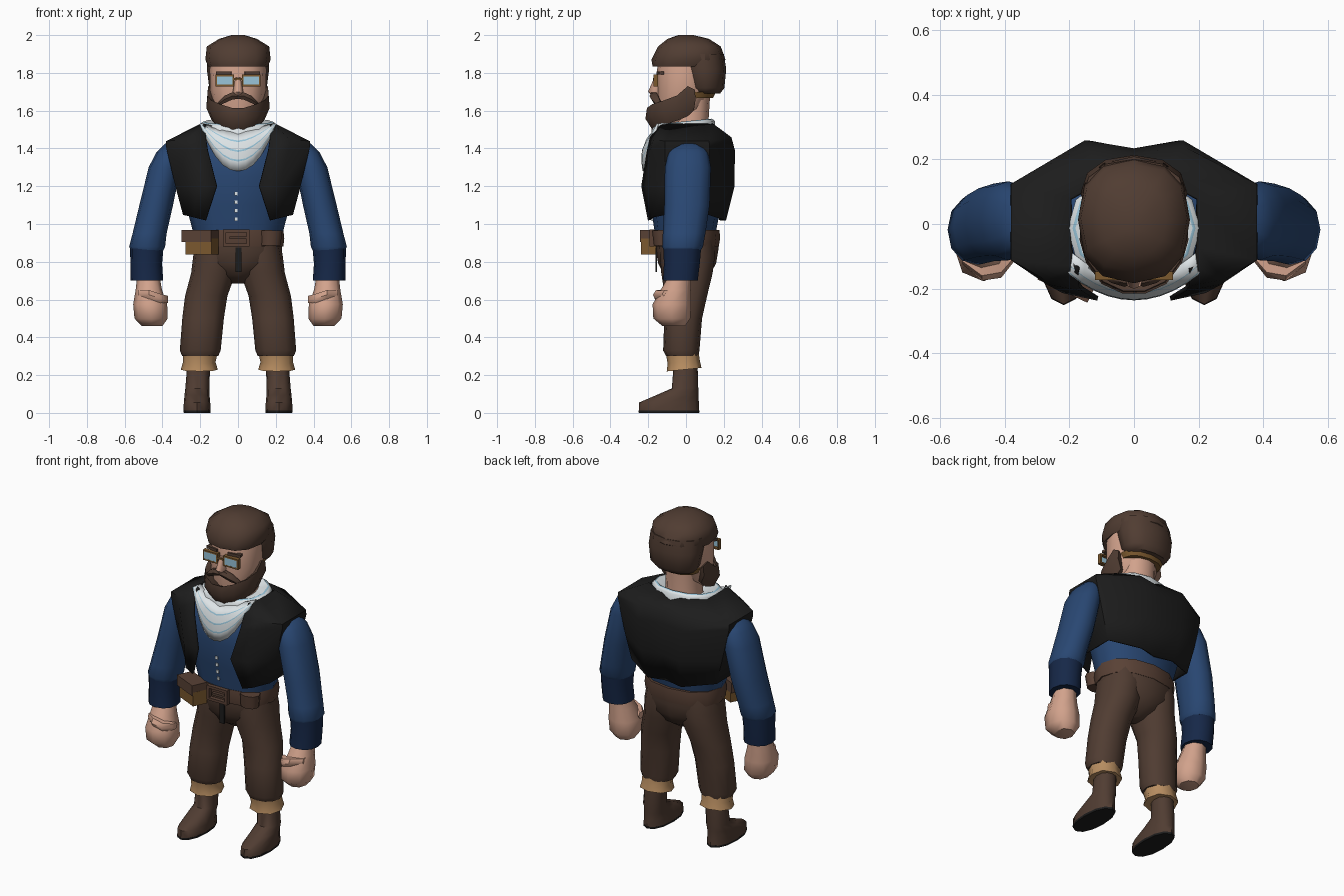
import bpy
import bmesh
from math import cos, sin, pi, radians, copysign
from mathutils import Vector, Matrix

cube = bpy.data.objects.get("Cube")
if cube:
    bpy.data.objects.remove(cube, do_unlink=True)


def material(name, *rgb):
    mat = bpy.data.materials.new(name)
    mat.use_nodes = True
    color = (*rgb, 1)
    mat.diffuse_color = color
    shader = next(n for n in mat.node_tree.nodes if n.type == 'BSDF_PRINCIPLED')
    shader.inputs["Base Color"].default_value = color
    shader.inputs["Roughness"].default_value = 0.9
    return mat


BROWN = material("dark_brown", .081, .046, .032)
LEATHER = material("belt_leather", .1, .053, .036)
BLUE = material("shirt_blue", .022, .063, .17)
NAVY = material("cuff_navy", .008, .021, .065)
BLACK = material("vest_black", .012, .012, .012)
SKIN = material("skin", .64, .36, .26)
WHITE = material("kerchief_white", .74, .79, .81)
SKY = material("pale_blue", .32, .56, .7)
TAN = material("tan_cloth", .48, .27, .12)
GOLD = material("golden_hide", .2, .1, .028)


def finish(name, bm, mats, mirror=False, thick=0, angle=50):
    """Turn a bmesh into a shaded object, with optional mirror and thickness."""
    bmesh.ops.recalc_face_normals(bm, faces=bm.faces)
    mesh = bpy.data.meshes.new(name)
    bm.to_mesh(mesh)
    bm.free()
    for mat in mats:
        mesh.materials.append(mat)
    obj = bpy.data.objects.new(name, mesh)
    bpy.context.collection.objects.link(obj)
    bpy.ops.object.select_all(action='DESELECT')
    obj.select_set(True)
    bpy.context.view_layer.objects.active = obj
    bpy.ops.object.shade_smooth_by_angle(angle=radians(angle))
    if thick:
        solid = obj.modifiers.new("Thickness", 'SOLIDIFY')
        solid.thickness, solid.offset = thick, 0
    if mirror:
        obj.modifiers.new("Mirror", 'MIRROR')


def skin(name, rings, mats, loop=True, row_mats=None, **kw):
    """Join rows of points with quads; closed rows also get end caps."""
    bm = bmesh.new()
    rows = [[bm.verts.new(p) for p in ring] for ring in rings]
    count = len(rows[0])
    for k, (low, high) in enumerate(zip(rows, rows[1:])):
        for i in range(count if loop else count - 1):
            j = (i + 1) % count
            face = bm.faces.new((low[i], low[j], high[j], high[i]))
            if row_mats:
                face.material_index = row_mats[k]
    if loop:
        bm.faces.new(rows[0])
        bm.faces.new(rows[-1])
    finish(name, bm, mats, **kw)


def loft(name, mat, *rings, n=12, power=2.2, axis='z', tilt=0, stripe=(), **kw):
    """Loft rounded sections, each given as centre x, y, z and two radii."""
    def ring(x, y, z, a, b):
        points = []
        for i in range(n):
            t = 2 * pi * i / n
            u = a * copysign(abs(cos(t)) ** (2 / power), cos(t))
            v = b * copysign(abs(sin(t)) ** (2 / power), sin(t))
            if axis == 'z':
                points.append((x + u, y + v, z + tilt * (y + v)))
            else:
                points.append((x, y + u, z + v))
        return points
    skin(name, [ring(*r) for r in rings], [mat, *stripe], **kw)


def boxes(name, mat, *items, turn=0, **kw):
    """Boxes given as (centre, size), turned about z at their own centre."""
    bm = bmesh.new()
    for centre, size in items:
        place = Matrix.Translation(centre) @ Matrix.Rotation(radians(turn), 4, 'Z')
        bmesh.ops.create_cube(bm, size=1, matrix=place @ Matrix.Diagonal((*size, 1)))
    finish(name, bm, [mat], **kw)


def frame(name, mat, centre, w, h, bar, depth, **kw):
    """Rectangular rim facing the front."""
    c, items = Vector(centre), []
    for s in (-1, 1):
        items.append((c + Vector((0, 0, s * (h - bar) / 2)), (w, depth, bar)))
        items.append((c + Vector((s * (w - bar) / 2, 0, 0)), (bar, depth, h)))
    boxes(name, mat, *items, **kw)


# Boots, soles and rolled hems
loft("boot_soles", BLACK, (.217, -.09, 0, .07, .16), (.217, -.09, .012, .072, .161), mirror=True)
loft("boots", BROWN, (.217, -.09, .012, .071, .16), (.217, -.09, .055, .07, .158),
     (.217, -.045, .095, .066, .11), (.215, -.005, .13, .064, .07),
     (.208, -.002, .26, .06, .063), mirror=True)
loft("trouser_hems", TAN, (.205, -.01, .23, .098, .092), (.205, -.012, .27, .086, .085),
     (.2, -.02, .32, .092, .086), n=8, mirror=True, tilt=.1)

# Trousers
loft("trouser_legs", BROWN, (.2, -.02, .3, .095, .085), (.2, -.025, .33, .108, .096),
     (.185, -.015, .5, .11, .1), (.168, 0, .62, .112, .112), (.13, .005, .74, .118, .136),
     (.12, .008, .83, .117, .145), (.11, .005, .93, .11, .14), mirror=True)
loft("trouser_seat", BROWN, (0, .005, .685, .03, .05), (0, .005, .73, .12, .12),
     (0, .006, .79, .205, .153), (0, .006, .86, .234, .165), (0, .005, .94, .232, .166))
boxes("fly_strip", BLACK, ((.003, -.158, .81), (.03, .009, .13)))

# Shirt with buttons
loft("shirt", BLUE, (0, -.005, .92, .228, .156), (0, 0, 1.1, .275, .186),
     (0, .01, 1.25, .3, .215), (0, .02, 1.4, .31, .2), (0, .01, 1.49, .17, .14))
boxes("shirt_buttons", WHITE,
      *[((-.01, -.174 - .13 * k * .045, 1.025 + k * .045), (.016, .016, .018)) for k in range(4)])


# Open vest: one row of points from the left edge round the back to the right
def vest_row(z, edge, front, side, back, drop=0):
    flank = min(.12, side * .4)
    half = [(edge, front, z), ((edge + side) / 2, front * .9, z - drop / 2),
            (side, -flank * .9, z - drop), (side, flank, z - drop),
            (side * .4, back, z), (0, back - .025, z)]
    return half + [(-x, y, h) for x, y, h in half[-2::-1]]


skin("vest", [vest_row(1.02, .17, -.195, .285, .205, -.03), vest_row(1.2, .112, -.23, .325, .25),
              vest_row(1.39, .16, -.2, .375, .252, -.02), vest_row(1.455, .17, -.185, .375, .235, .02),
              vest_row(1.525, .17, -.14, .195, .14)],
     [BLACK], loop=False, thick=.014)

# Sleeves, cuffs and fists
loft("sleeves", BLUE, (.33, .015, 1.425, .055, .07), (.36, .012, 1.38, .072, .105),
     (.388, .01, 1.3, .085, .122), (.433, .005, 1.1, .089, .12),
     (.468, -.01, .95, .09, .113), (.481, -.018, .88, .095, .108), (.481, -.02, .86, .085, .098), mirror=True)
loft("cuffs", NAVY, (.482, -.03, .7, .086, .092), (.486, -.022, .79, .084, .095),
     (.483, -.02, .87, .088, .1), mirror=True)
loft("fists", SKIN, (.455, -.065, .46, .055, .06), (.46, -.075, .5, .088, .098),
     (.465, -.075, .575, .09, .102), (.472, -.055, .65, .07, .08),
     (.475, -.03, .73, .058, .058), n=8, mirror=True)
loft("thumbs", SKIN, (.37, -.09, .6, .025, .022), (.41, -.13, .605, .036, .028),
     (.47, -.142, .625, .033, .028), (.53, -.105, .63, .02, .02), n=6, axis='x', mirror=True)

# Belt, buckle and pouches
loft("belt", LEATHER, (0, .003, .88, .24, .17), (0, .003, .925, .245, .178),
     (0, .003, .968, .24, .174))
frame("belt_buckle", LEATHER, (-.01, -.181, .927), .14, .09, .016, .025)
boxes("buckle_tongue", BROWN, ((.0, -.183, .927), (.09, .02, .014)))
boxes("right_pouch", GOLD, ((-.19, -.165, .882), (.15, .09, .085)), turn=-25)
boxes("right_pouch_flap", LEATHER, ((-.2, -.162, .937), (.17, .1, .064)), turn=-25)
loft("left_pouch", LEATHER, (.17, -.125, .885, .055, .045), (.175, -.13, .965, .06, .05), n=8)


# Kerchief: collar roll and a draped bib with stripes between the folds
loft("kerchief_collar", WHITE, (0, -.015, 1.47, .2, .17), (0, -.015, 1.528, .205, .168),
     (0, -.013, 1.54, .19, .155), (0, -.013, 1.544, .181, .147), (0, 0, 1.51, .1, .1),
     tilt=.1, stripe=[SKY], row_mats=(0, 0, 1, 0))


def bib_row(depth, front, width, bend):
    steps = [k / 5 for k in range(-5, 6)]
    return [(width * u, front + .08 * u * u, depth + (1.53 - depth) * abs(u) ** bend) for u in steps]


skin("kerchief_bib", [bib_row(1.485, -.17, .19, 1), bib_row(1.44, -.21, .195, 1.6),
                      bib_row(1.432, -.212, .195, 1.6), bib_row(1.39, -.229, .198, 1.8),
                      bib_row(1.381, -.23, .198, 1.8), bib_row(1.34, -.232, .2, 2),
                      bib_row(1.331, -.232, .2, 2), bib_row(1.28, -.226, .2, 2.2)],
     [WHITE, SKY], loop=False, row_mats=(0, 1, 0, 1, 0, 1, 0), thick=.008)

# Neck, head and nose
loft("neck", SKIN, (0, .015, 1.42, .115, .11), (0, .02, 1.56, .1, .1), (0, .03, 1.72, .1, .1))
loft("head", SKIN, (0, -.06, 1.53, .08, .08), (0, -.03, 1.61, .13, .122),
     (0, -.012, 1.71, .148, .14), (0, -.008, 1.82, .15, .145), (0, 0, 1.92, .13, .13))
loft("nose", SKIN, (0, -.15, 1.775, .014, .018), (0, -.165, 1.7, .028, .036),
     (0, -.155, 1.675, .02, .022), n=8)

# Hair: crown with overhanging front, nape and head strap
loft("hair_crown", BROWN, (0, -.005, 1.845, .15, .15), (0, -.002, 1.833, .158, .175),
     (0, .013, 1.87, .173, .196), (0, .018, 1.94, .165, .166), (0, .012, 1.98, .1, .11),
     (0, 0, 2, .035, .04), power=2.4)
loft("hair_nape", BROWN, (0, .105, 1.69, .125, .075), (0, .105, 1.72, .152, .098),
     (0, .095, 1.82, .165, .118), (0, .08, 1.9, .16, .12))
loft("head_strap", GOLD, (0, .06, 1.668, .125, .084), (0, .06, 1.7, .138, .098))


# Beard: sections running round the jaw, with the sideburn at the last one
def beard_section(x, y, low, high):
    mid = (low + high) / 2
    shape = [(1, mid), (.83, low), (.35, low + .03), (.75, high - .02), (.96, high)]
    return [(x * k, y * k, z) for k, z in shape]


jaw = [(.158, .05, 1.6, 1.71), (.165, .01, 1.57, 1.73), (.168, -.05, 1.55, 1.68),
       (.148, -.12, 1.53, 1.655), (.1, -.185, 1.51, 1.635), (.035, -.215, 1.5, 1.615)]
jaw += [(-x, *rest) for x, *rest in reversed(jaw)]
skin("beard", [beard_section(*j) for j in jaw], [BROWN])
loft("moustache", BROWN, (0, -.165, 1.675, .02, .014), (.03, -.17, 1.678, .024, .022),
     (.07, -.16, 1.66, .022, .022), (.12, -.135, 1.625, .012, .008), n=6, axis='x', mirror=True)

# Spectacles and eyebrows
frame("spectacle_rims", GOLD, (.07, -.16, 1.76), .1, .062, .009, .026, mirror=True)
boxes("spectacle_lenses", SKY, ((.07, -.168, 1.76), (.086, .008, .048)), mirror=True)
boxes("spectacle_bridge", GOLD, ((0, -.168, 1.767), (.042, .016, .01)))
boxes("eyebrows", BROWN, ((.074, -.136, 1.799), (.08, .026, .016)), turn=10, mirror=True)
